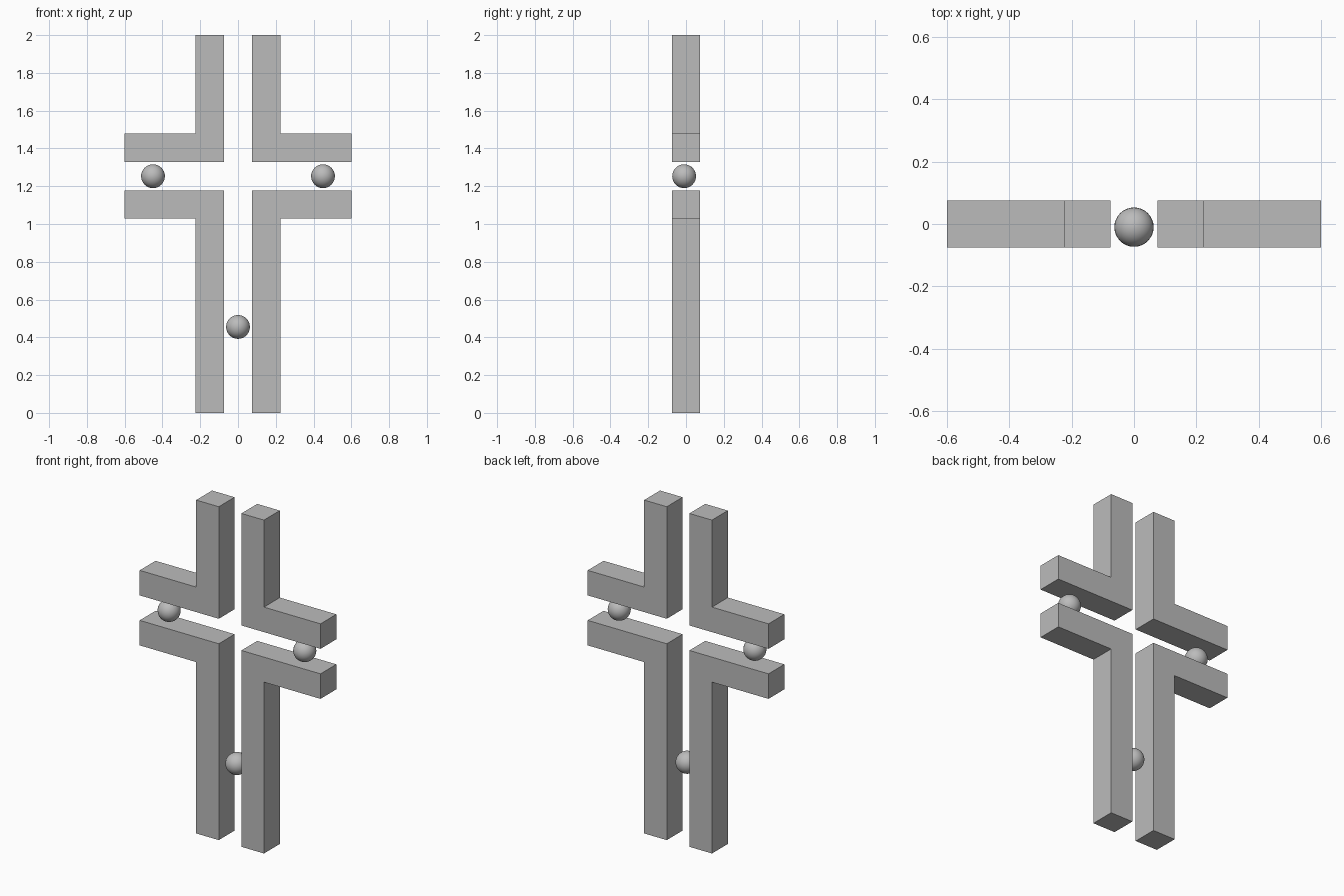
import bpy
import bmesh

cube = bpy.data.objects.get("Cube")
if cube:
    bpy.data.objects.remove(cube, do_unlink=True)

# Single stone grey used throughout
grey = bpy.data.materials.new("stone grey")
grey.use_nodes = True
colour = (0.5, 0.5, 0.5, 1)
grey.diffuse_color = colour
grey.node_tree.nodes["Principled BSDF"].inputs["Base Color"].default_value = colour

GAP, BAR, REACH = 0.075, 0.15, 0.6   # half gap, bar width, arm reach
CROSSING = 1.253                     # height of the middle of the crossing


def add_object(name, bm):
    mesh = bpy.data.meshes.new(name)
    bm.to_mesh(mesh)
    bm.free()
    mesh.materials.append(grey)
    obj = bpy.data.objects.new(name, mesh)
    bpy.context.collection.objects.link(obj)
    return obj


def corner_bar(name, side, inner, end):
    """L-shaped bar: an upright from the crossing to `end`, with an arm outward."""
    outer = inner + BAR * (1 if end > inner else -1)
    profile = [(GAP, inner), (REACH, inner), (REACH, outer),
               (GAP + BAR, outer), (GAP + BAR, end), (GAP, end)]
    bm = bmesh.new()
    face = bm.faces.new([bm.verts.new((side * x, -BAR / 2, z)) for x, z in profile])
    solid = bmesh.ops.extrude_face_region(bm, geom=[face])
    verts = [v for v in solid["geom"] if isinstance(v, bmesh.types.BMVert)]
    bmesh.ops.translate(bm, verts=verts, vec=(0, BAR, 0))
    bmesh.ops.recalc_face_normals(bm, faces=bm.faces)
    add_object(name, bm)


def ball(name, x, z):
    bm = bmesh.new()
    bmesh.ops.create_uvsphere(bm, u_segments=32, v_segments=16, radius=0.063)
    for face in bm.faces:
        face.smooth = True
    add_object(name, bm).location = (x, -0.01, z)


# Four corner bars that outline the cross
for label, side in (("left", 1), ("right", -1)):
    corner_bar(f"upper_{label}_bar", side, CROSSING + GAP, 2)
    corner_bar(f"lower_{label}_bar", side, CROSSING - GAP, 0)
    # Ball held between the arms
    ball(f"{label}_ball", side * 0.45, CROSSING)

# Ball held between the lower uprights
ball("lower_ball", 0, 0.455)
